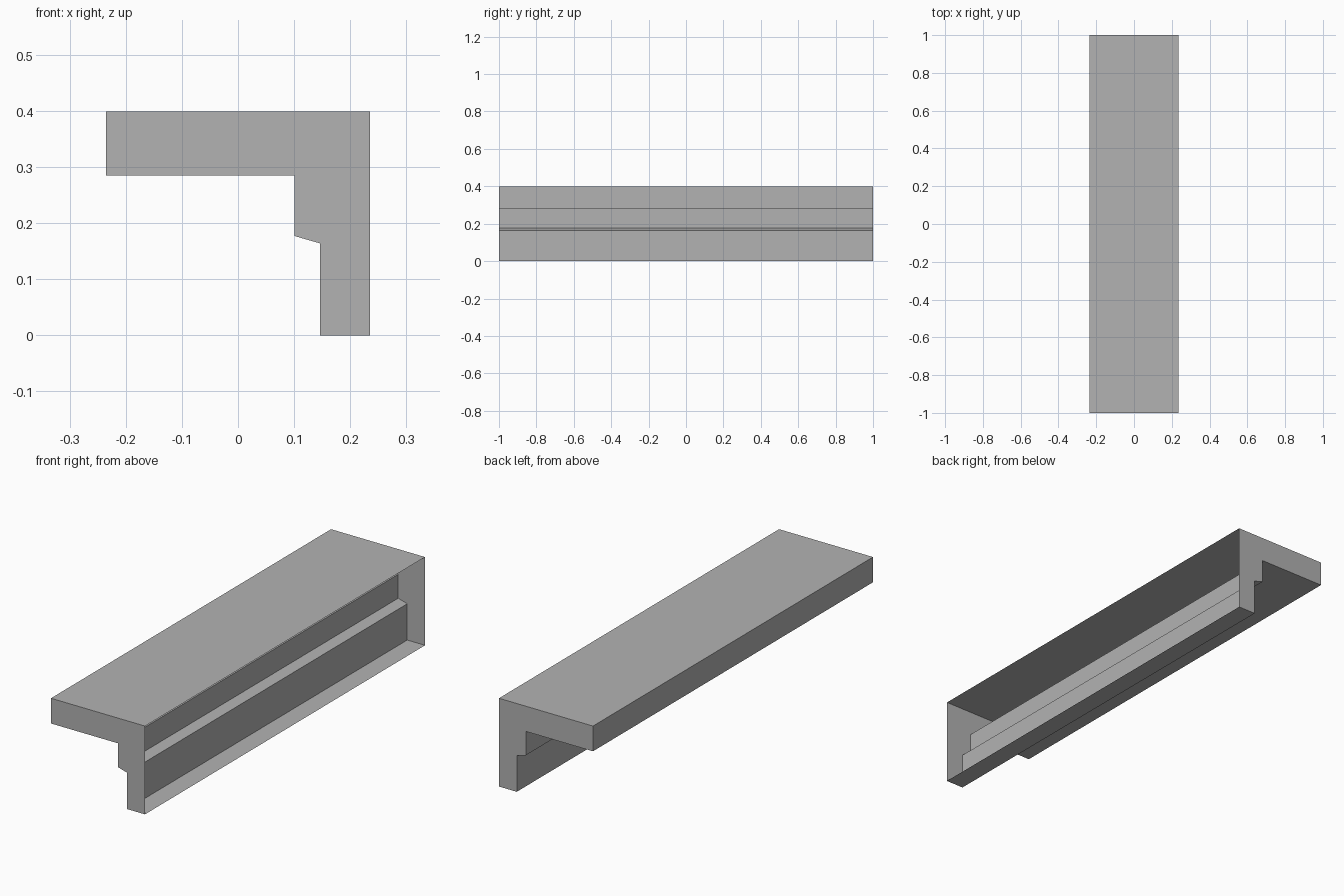
import bpy, bmesh

cube = bpy.data.objects.get("Cube")
if cube:
    bpy.data.objects.remove(cube, do_unlink=True)

grey = bpy.data.materials.new("plain_grey")
grey.use_nodes = True
color = (0.448, 0.448, 0.448, 1)
grey.diffuse_color = color
grey.node_tree.nodes["Principled BSDF"].inputs["Base Color"].default_value = color

# Stepped L-shaped cross-section (x, z), running from the leg's outer foot
# round the underside and top to the leg's outer top corner
HALF_LENGTH = 1.0
profile = [(0.235, 0), (0.146, 0), (0.146, 0.164), (0.101, 0.177),
           (0.101, 0.285), (-0.235, 0.285), (-0.235, 0.399), (0.235, 0.399)]

bm = bmesh.new()
front = [bm.verts.new((x, -HALF_LENGTH, z)) for x, z in profile]
back = [bm.verts.new((x, HALF_LENGTH, z)) for x, z in profile]

# End caps
bm.faces.new(front[::-1])
bm.faces.new(back)

# Long sides; the loop is not closed, leaving the hollow's outer +x side open
for i in range(len(profile) - 1):
    bm.faces.new((front[i], front[i + 1], back[i + 1], back[i]))

# Point all faces outwards, judged by the top panel
bmesh.ops.recalc_face_normals(bm, faces=bm.faces[:])
bm.normal_update()
top = max(bm.faces, key=lambda f: f.calc_center_median().z)
if top.normal.z < 0:
    bmesh.ops.reverse_faces(bm, faces=bm.faces[:])

mesh = bpy.data.meshes.new("cornice_shell")
bm.to_mesh(mesh)
bm.free()
mesh.materials.append(grey)
shell = bpy.data.objects.new("cornice_shell", mesh)
bpy.context.collection.objects.link(shell)
